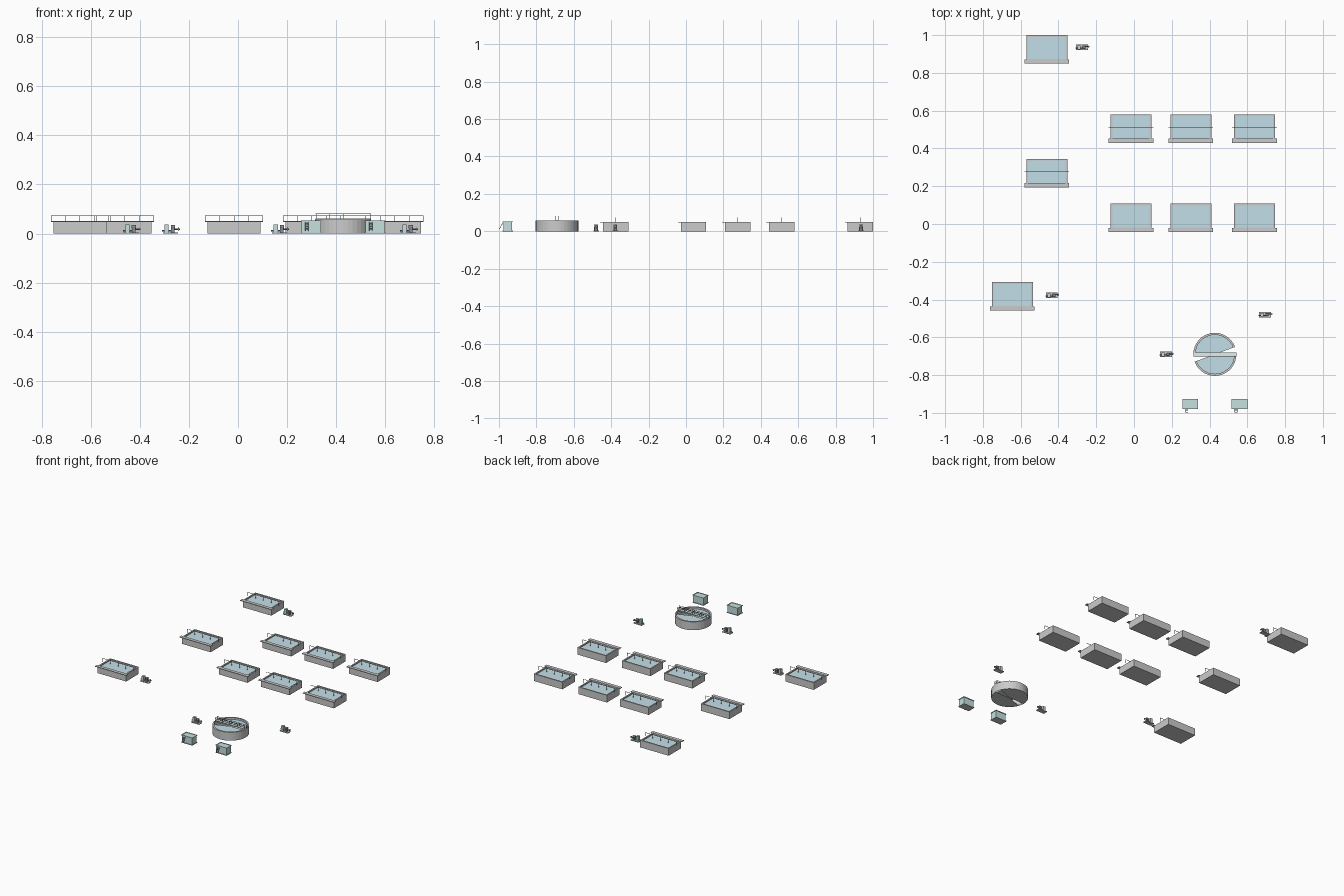
import bpy, bmesh, math
from mathutils import Vector, Matrix

if "Cube" in bpy.data.objects:
    bpy.data.objects.remove(bpy.data.objects["Cube"])


def material(name, rgb):
    m = bpy.data.materials.new(name)
    m.diffuse_color = (*rgb, 1)
    m.use_nodes = True
    m.node_tree.nodes["Principled BSDF"].inputs["Base Color"].default_value = m.diffuse_color
    return m


WATER = material("water", (0.55, 0.74, 0.81))
TEAL = material("teal_paint", (0.56, 0.75, 0.74))
PALE = material("pale_paint", (0.78, 0.86, 0.83))
DARK = material("dark_metal", (0.25, 0.27, 0.28))


def finish(name, bm, mat=None):
    bmesh.ops.recalc_face_normals(bm, faces=bm.faces)
    me = bpy.data.meshes.new(name)
    bm.to_mesh(me)
    bm.free()
    ob = bpy.data.objects.new(name, me)
    bpy.context.collection.objects.link(ob)
    if mat:
        me.materials.append(mat)
    return ob


def add_box(bm, x0, x1, y0, y1, z0, z1):
    m = Matrix.Translation(((x0 + x1) / 2, (y0 + y1) / 2, (z0 + z1) / 2)) @ \
        Matrix.Diagonal((x1 - x0, y1 - y0, z1 - z0, 1))
    bmesh.ops.create_cube(bm, size=1, matrix=m)


def boxes(name, items, mat=None, at=(0, 0)):
    bm = bmesh.new()
    for b in items:
        add_box(bm, *b)
    bmesh.ops.translate(bm, verts=bm.verts, vec=(*at, 0))
    return finish(name, bm, mat)


def rod(name, a, b, r, mat=None, n=12):
    a, b = Vector(a), Vector(b)
    d = b - a
    bm = bmesh.new()
    m = Matrix.Translation((a + b) / 2) @ d.to_track_quat('Z', 'Y').to_matrix().to_4x4()
    bmesh.ops.create_cone(bm, cap_ends=True, segments=n, radius1=r, radius2=r,
                          depth=d.length, matrix=m)
    return finish(name, bm, mat)


# Rectangular tank: open basin, water, side walkway and central handrail
def tank(x, y):
    w, d, h, t = 0.108, 0.068, 0.049, 0.009
    boxes("tank_basin", [(-w, w, -d, -d + t, 0, h), (-w, w, d - t, d, 0, h),
                         (-w, -w + t, -d + t, d - t, 0, h), (w - t, w, -d + t, d - t, 0, h),
                         (-w + t, w - t, -d + t, d - t, 0, 0.004)], at=(x, y))
    boxes("tank_water", [(-w + t, w - t, -d + t, d - t, 0.004, 0.042)], WATER, (x, y))
    boxes("tank_walkway", [(-0.118, 0.118, -0.083, -0.060, 0.047, 0.051)], at=(x, y))
    r = 0.001
    rail = [(-0.118, 0.118, -r, r, 0.072, 0.074)]
    for i in range(5):
        px = -0.117 + i * 0.0585
        rail.append((px - r, px + r, -r, r, 0.048, 0.073))
    boxes("tank_handrail", rail, DARK, (x, y))


for ty in (0.512, 0.04):
    for tx in (-0.016, 0.301, 0.638):
        tank(tx, ty)
for tx, ty in ((-0.461, 0.932), (-0.461, 0.276), (-0.644, -0.376)):
    tank(tx, ty)


# Round settling tank: full walls, rim and water split in two fans by narrow wedges
CX, CY, R, RI, H = 0.428, -0.69, 0.114, 0.103, 0.057
SEG = 36


def arc(r, z, a0, a1, n):
    return [(CX + r * math.cos(a0 + (a1 - a0) * i / n),
             CY + r * math.sin(a0 + (a1 - a0) * i / n), z) for i in range(n + 1)]


def strip(bm, p, q):
    pv, qv = [bm.verts.new(c) for c in p], [bm.verts.new(c) for c in q]
    for i in range(len(pv) - 1):
        bm.faces.new((pv[i], pv[i + 1], qv[i + 1], qv[i]))


full = 2 * math.pi
bm = bmesh.new()
strip(bm, arc(R, 0, 0, full, SEG), arc(R, H, 0, full, SEG))
strip(bm, arc(RI, 0, 0, full, SEG), arc(RI, H, 0, full, SEG))
for start in (math.radians(20), math.radians(200)):
    end = start + math.radians(160)
    strip(bm, arc(R, H, start, end, 16), arc(RI, H, start, end, 16))
    bm.faces.new([bm.verts.new(c) for c in arc(R, 0, start, end, 16) + [(CX, CY, 0)]])
finish("round_tank_wall", bm)
bm = bmesh.new()
for start in (math.radians(20), math.radians(200)):
    pts = arc(RI, 0.045, start, start + math.radians(160), 16) + [(CX, CY, 0.045)]
    bm.faces.new([bm.verts.new(c) for c in pts])
finish("round_tank_water", bm, WATER)

# Bridge over the round tank with handrails on both sides
boxes("round_tank_bridge", [(-0.112, 0.114, -0.010, 0.010, 0.057, 0.061)], PALE, (CX, CY))
rails = []
for s in (-0.01, 0.01):
    for z in (0.072, 0.08):
        rails.append((-0.112, 0.114, s - 0.001, s + 0.001, z - 0.001, z + 0.001))
    for i in range(5):
        px = -0.11 + i * 0.0555
        rails.append((px - 0.001, px + 0.001, s - 0.001, s + 0.001, 0.06, 0.08))
boxes("bridge_handrails", rails, DARK, (CX, CY))


# Pump set: base, control cabinet, motor, pump and outlet pipe
def pump(x, y):
    boxes("pump_base", [(-0.032, 0.03, -0.015, 0.015, 0, 0.005)], at=(x, y))
    boxes("pump_cabinet", [(-0.025, -0.008, -0.011, 0.009, 0.005, 0.037)], TEAL, (x, y))
    boxes("pump_body", [(0.002, 0.016, -0.008, 0.008, 0.005, 0.022)], DARK, (x, y))
    rod("pump_motor", (x + 0.001, y, 0.027), (x + 0.018, y, 0.027), 0.007, DARK)
    rod("pump_pipe", (x - 0.035, y - 0.004, 0.012), (x + 0.005, y - 0.004, 0.012), 0.003, DARK)
    rod("pump_outlet", (x + 0.01, y + 0.003, 0.018), (x + 0.038, y + 0.003, 0.018), 0.003, DARK)
    rod("pump_flange", (x + 0.03, y + 0.003, 0.018), (x + 0.033, y + 0.003, 0.018), 0.006, DARK)


for p in ((-0.274, 0.936), (-0.434, -0.377), (0.694, -0.48), (0.17, -0.69)):
    pump(*p)


# Dosing cabins with a leaning ladder in front
for hx in (0.298, 0.558):
    hy = -0.953
    boxes("cabin_body", [(-0.039, 0.039, -0.024, 0.024, 0.004, 0.051)], TEAL, (hx, hy))
    boxes("cabin_roof_rim", [(-0.042, 0.042, -0.027, -0.022, 0.049, 0.053),
                             (-0.042, 0.042, 0.022, 0.027, 0.049, 0.053),
                             (-0.042, -0.037, -0.022, 0.022, 0.049, 0.053),
                             (0.037, 0.042, -0.022, 0.022, 0.049, 0.053)], TEAL, (hx, hy))
    boxes("cabin_base", [(-0.042, 0.042, -0.027, 0.027, 0, 0.004)], at=(hx, hy))
    lx = hx - 0.018
    for s in (-0.006, 0.006):
        rod("ladder_side", (lx + s, -0.998, 0.012), (lx + s, -0.979, 0.046), 0.0013, DARK, 6)
    for i in range(5):
        f = (i + 0.5) / 5
        ry, rz = -0.998 + 0.019 * f, 0.012 + 0.034 * f
        rod("ladder_rung", (lx - 0.006, ry, rz), (lx + 0.006, ry, rz), 0.001, DARK, 6)
